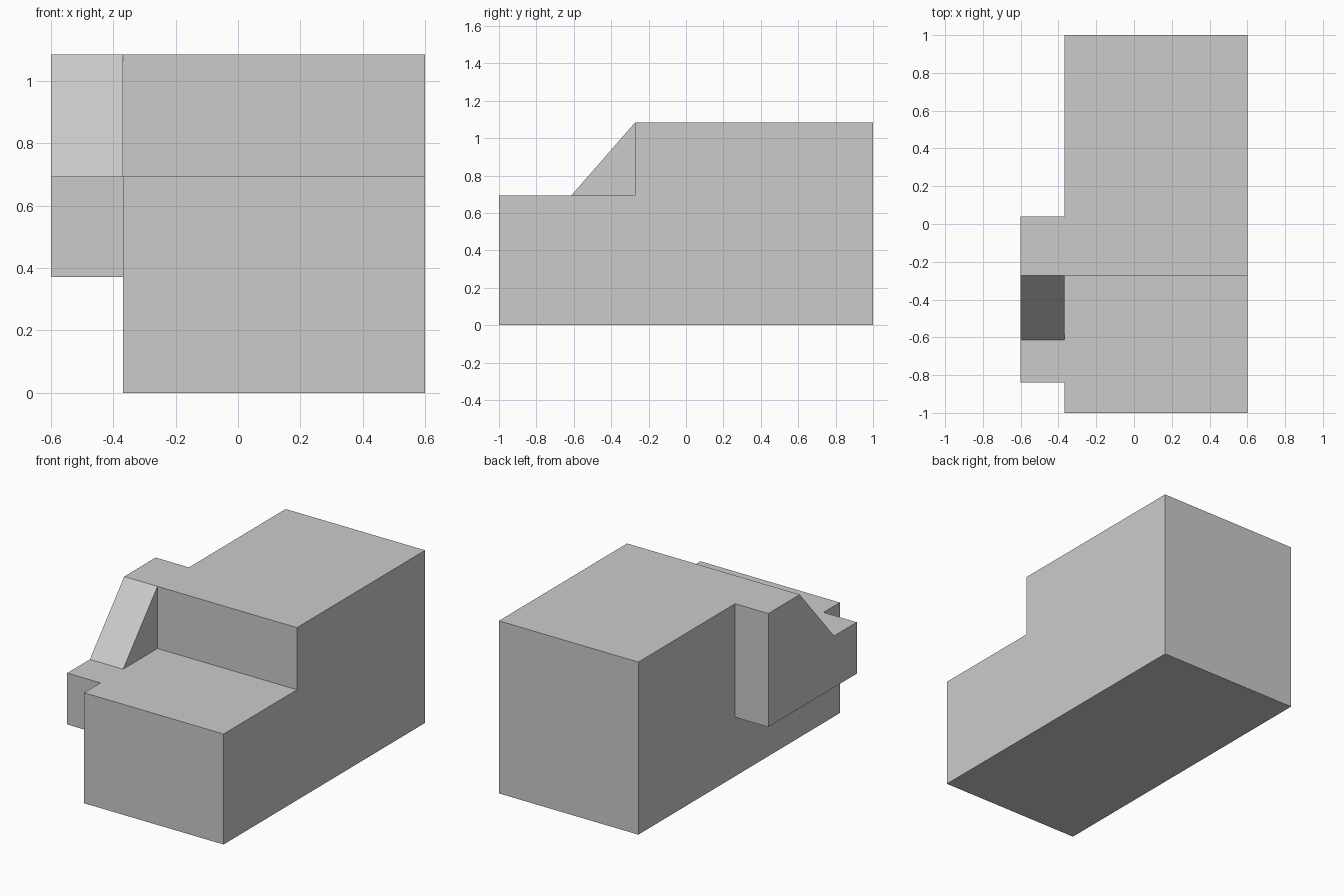
import bpy, bmesh

if "Cube" in bpy.data.objects:
    bpy.data.objects.remove(bpy.data.objects["Cube"])


def extrude_profile(name, profile, x0, x1):
    """Extrude a closed (y, z) outline along x into a solid."""
    bm = bmesh.new()
    face = bm.faces.new([bm.verts.new((x0, y, z)) for y, z in profile])
    ext = bmesh.ops.extrude_face_region(bm, geom=[face])
    verts = [g for g in ext["geom"] if isinstance(g, bmesh.types.BMVert)]
    bmesh.ops.translate(bm, verts=verts, vec=(x1 - x0, 0, 0))
    bmesh.ops.recalc_face_normals(bm, faces=bm.faces)
    mesh = bpy.data.meshes.new(name)
    bm.to_mesh(mesh)
    bm.free()
    obj = bpy.data.objects.new(name, mesh)
    bpy.context.collection.objects.link(obj)
    return obj


TOP, STEP, LEDGE = 1.084, 0.694, 0.371   # shared heights
STEP_Y, SIDE_X = -0.272, -0.369          # step wall and side joint

# Stepped main block
extrude_profile("main_block", [
    (-1, 0), (1, 0), (1, TOP), (STEP_Y, TOP), (STEP_Y, STEP), (-1, STEP)],
    SIDE_X, 0.6)

# Raised side block with a sloped front
extrude_profile("side_block", [
    (-0.838, LEDGE), (0.04, LEDGE), (0.04, TOP),
    (STEP_Y, TOP), (-0.613, STEP), (-0.838, STEP)],
    -0.6, SIDE_X)
